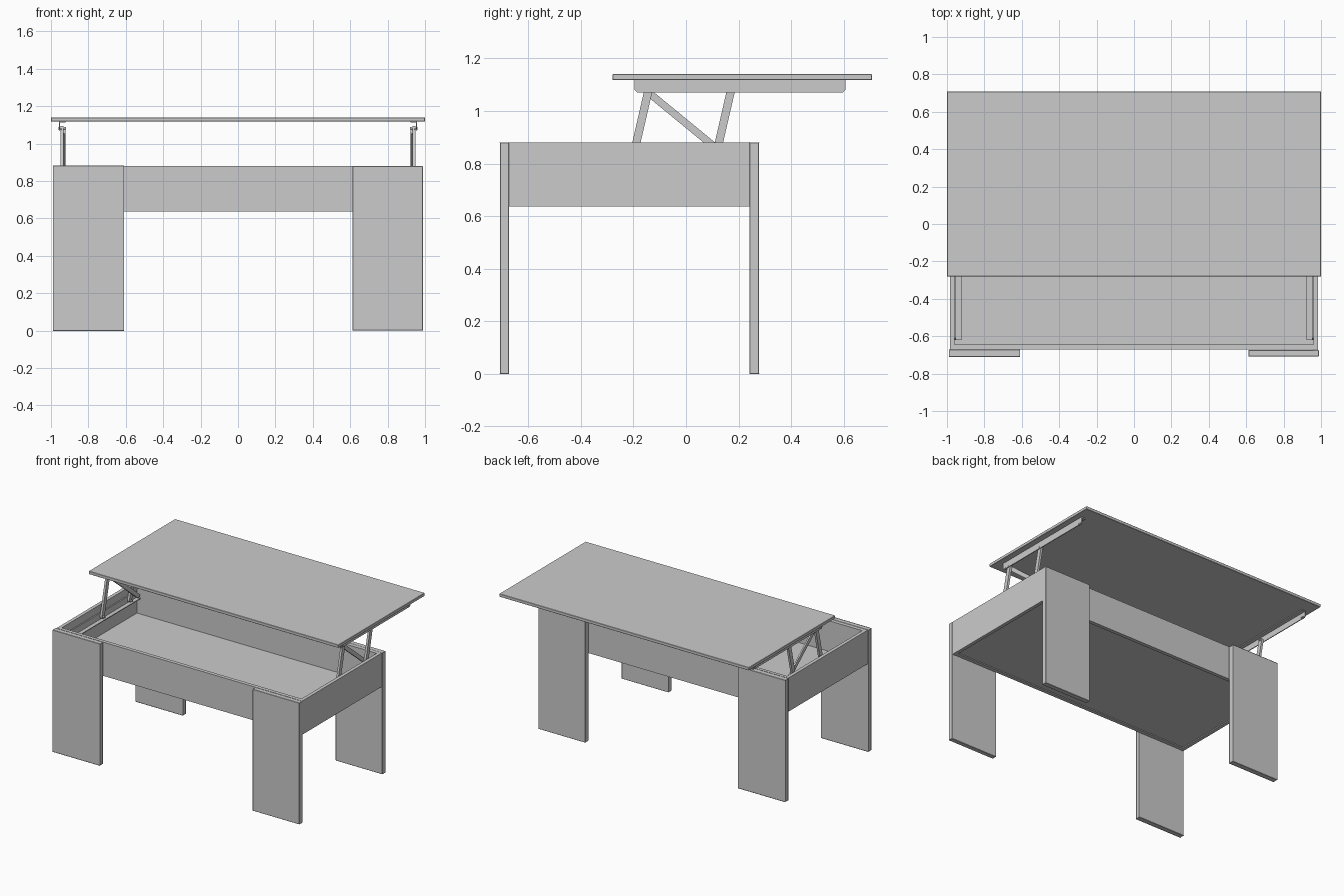
import bpy, bmesh, math
from mathutils import Vector

if "Cube" in bpy.data.objects:
    bpy.data.objects.remove(bpy.data.objects["Cube"])

grey = bpy.data.materials.new("light_grey")
grey.diffuse_color = (0.6, 0.6, 0.6, 1)
grey.use_nodes = True
grey.node_tree.nodes["Principled BSDF"].inputs["Base Color"].default_value = grey.diffuse_color


def finish(name, bm):
    bmesh.ops.recalc_face_normals(bm, faces=bm.faces)
    me = bpy.data.meshes.new(name)
    bm.to_mesh(me)
    bm.free()
    me.materials.append(grey)
    ob = bpy.data.objects.new(name, me)
    bpy.context.collection.objects.link(ob)
    return ob


def box(name, x, y, z, bevel=0.0):
    bm = bmesh.new()
    bmesh.ops.create_cube(bm, size=1)
    for v in bm.verts:
        for i, (a, b) in enumerate((x, y, z)):
            v.co[i] = a + (b - a) * (v.co[i] + 0.5)
    if bevel:
        bmesh.ops.bevel(bm, geom=bm.edges[:], offset=bevel, segments=1, affect='EDGES')
    return finish(name, bm)


def plate(name, pts, x0, x1):
    """Outline in the y-z plane, extruded along x."""
    bm = bmesh.new()
    f = bm.faces.new([bm.verts.new((x0, y, z)) for y, z in pts])
    r = bmesh.ops.extrude_face_region(bm, geom=[f])
    verts = [g for g in r["geom"] if isinstance(g, bmesh.types.BMVert)]
    bmesh.ops.translate(bm, verts=verts, vec=(x1 - x0, 0, 0))
    return finish(name, bm)


def bar(name, a, b, width, x0, x1):
    """Flat bar between two y-z points with rounded ends."""
    a, b = Vector(a), Vector(b)
    ang = math.atan2(b.y - a.y, b.x - a.x)
    pts = []
    for c, start in ((b, ang - math.pi / 2), (a, ang + math.pi / 2)):
        for i in range(7):
            t = start + math.pi * i / 6
            pts.append((c.x + math.cos(t) * width / 2, c.y + math.sin(t) * width / 2))
    return plate(name, pts, x0, x1)


def bolt(name, y, z, r, x0, x1):
    pts = [(y + r * math.cos(i * math.pi / 6), z + r * math.sin(i * math.pi / 6)) for i in range(12)]
    return plate(name, pts, x0, x1)


# lifted table top
box("table_top", (-1, 1), (-0.28, 0.708), (1.118, 1.14), 0.002)

# storage box
box("front_panel", (-0.96, 0.96), (-0.672, -0.645), (0.636, 0.88))
box("back_panel", (-0.96, 0.96), (0.215, 0.242), (0.636, 0.88))
box("box_floor", (-0.96, 0.96), (-0.645, 0.215), (0.643, 0.658))

for side, s in (("left", -1), ("right", 1)):
    def xs(a, b):
        return (s * a, s * b)

    box(side + "_side_panel", xs(0.96, 0.985), (-0.674, 0.242), (0.636, 0.88))

    # board legs
    box(side + "_front_leg", xs(0.612, 0.988), (-0.708, -0.674), (0, 0.88), 0.002)
    box(side + "_back_leg", xs(0.612, 0.988), (0.242, 0.278), (0, 0.88), 0.002)

    # upper and lower angle rails of the lift mechanism
    up = [(-0.195, 1.118), (-0.195, 1.08), (-0.185, 1.07), (0.597, 1.07), (0.607, 1.08), (0.607, 1.118)]
    plate(side + "_upper_rail", up, *xs(0.951, 0.957))
    box(side + "_upper_flange", xs(0.922, 0.957), (-0.195, 0.607), (1.112, 1.118))
    low = [(-0.62, 0.775), (0.19, 0.775), (0.2, 0.785), (0.2, 0.825), (-0.61, 0.825), (-0.62, 0.815)]
    plate(side + "_lower_rail", low, *xs(0.951, 0.96))
    box(side + "_lower_flange", xs(0.922, 0.96), (-0.62, 0.2), (0.775, 0.781))

    # lifting arms and diagonal strut
    bar(side + "_front_arm", (-0.207, 0.80), (-0.143, 1.078), 0.031, *xs(0.934, 0.95))
    bar(side + "_back_arm", (0.107, 0.80), (0.171, 1.078), 0.031, *xs(0.934, 0.95))
    bar(side + "_diagonal_strut", (0.18, 0.805), (-0.133, 1.062), 0.028, *xs(0.922, 0.933))

    # bolts
    for y, z in ((-0.143, 1.082), (0.171, 1.082), (-0.207, 0.80), (0.107, 0.80)):
        bolt(side + "_pivot_bolt", y, z, 0.007, *xs(0.92, 0.959))
    for y in (-0.18, -0.165, 0.575, 0.59):
        bolt(side + "_rail_bolt", y, 1.078, 0.005, *xs(0.945, 0.96))
